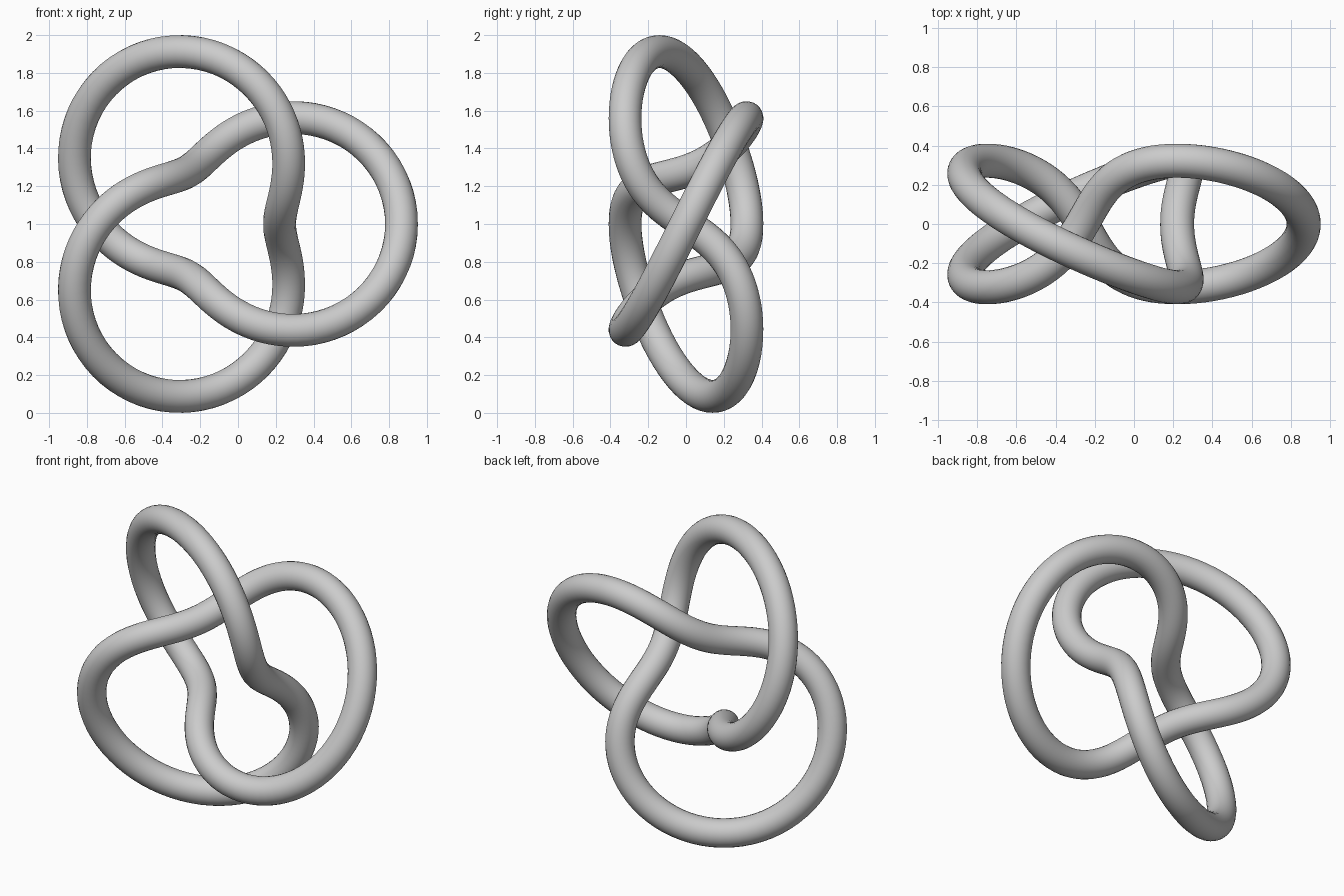
import bpy
from math import sin, cos, pi

if "Cube" in bpy.data.objects:
    bpy.data.objects.remove(bpy.data.objects["Cube"])

SCALE = 0.3228      # torus minor radius; major radius is twice this
TUBE = 0.087        # tube thickness radius
SHIFT_X = -0.1027   # centres the knot's bounding box on x = 0
STEPS = 240

# closed trefoil path winding around a torus whose axis is y
curve = bpy.data.curves.new("trefoil_knot", 'CURVE')
curve.dimensions = '3D'
spline = curve.splines.new('POLY')
spline.points.add(STEPS - 1)
for i, p in enumerate(spline.points):
    t = 2 * pi * i / STEPS
    r = SCALE * (2 + cos(3 * t))
    p.co = (SHIFT_X + r * cos(2 * t), SCALE * sin(3 * t), 1 + r * sin(2 * t), 1)
spline.use_cyclic_u = True
spline.use_smooth = True

# round tube along the path
curve.bevel_depth = TUBE
curve.bevel_resolution = 10
curve.use_fill_caps = False
knot = bpy.data.objects.new("trefoil_knot", curve)
bpy.context.collection.objects.link(knot)

# turn into a smooth mesh
bpy.context.view_layer.objects.active = knot
knot.select_set(True)
bpy.ops.object.convert(target='MESH')
bpy.ops.object.shade_smooth()
